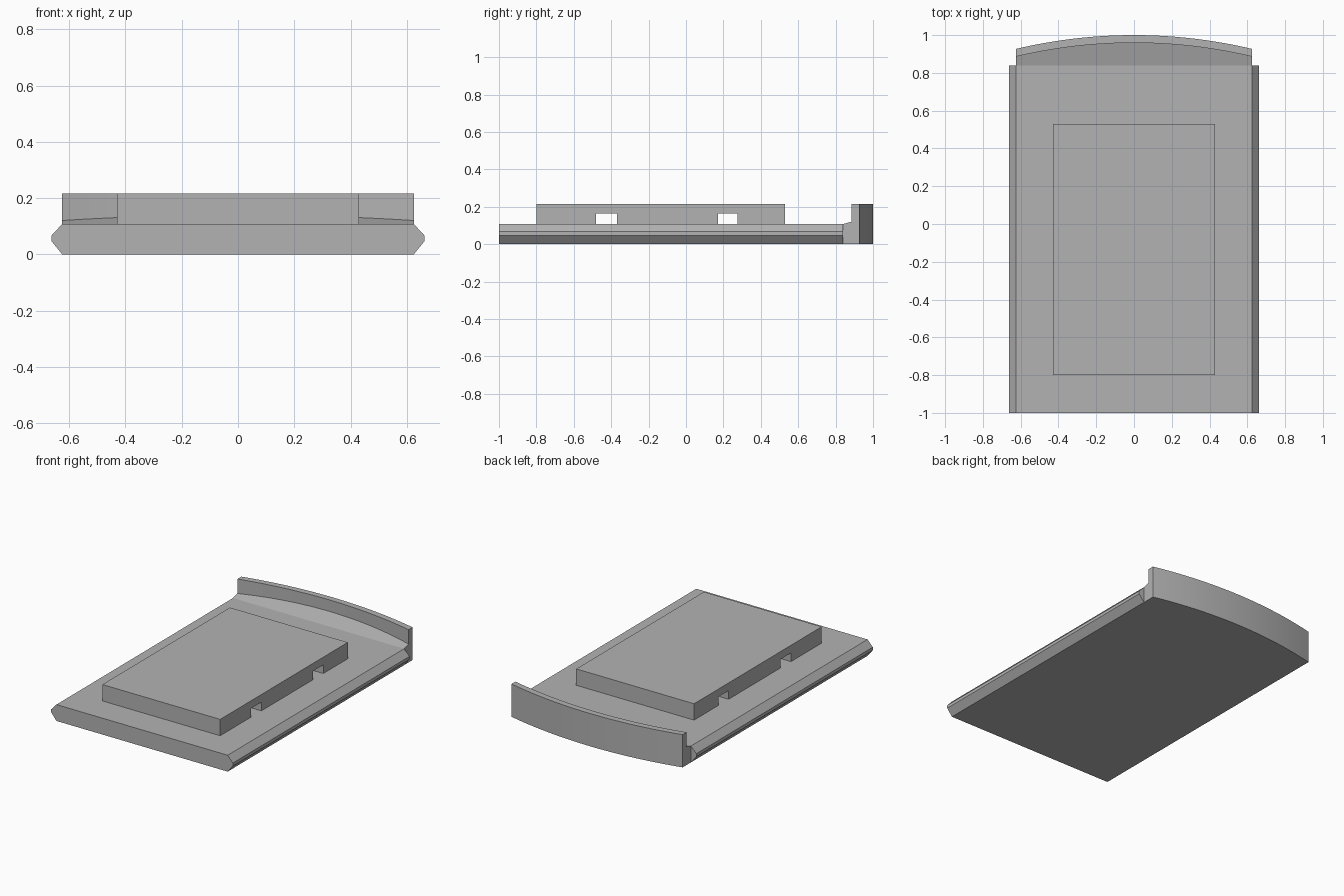
import bpy
import bmesh
from math import sqrt

cube = bpy.data.objects.get("Cube")
if cube:
    bpy.data.objects.remove(cube, do_unlink=True)

grey = bpy.data.materials.new("plain grey")
grey.use_nodes = True
COLOR = (0.45, 0.45, 0.45, 1)
grey.diffuse_color = COLOR
grey.node_tree.nodes["Principled BSDF"].inputs["Base Color"].default_value = COLOR

DECK = 0.108      # top of the base plate
TOP = 0.216       # top of the pad and the end wall
HALF = 0.625      # half width of the flat plate
JOIN = 0.84       # where the plate meets the curved end


def loft(name, rings):
    """Skin a row of matching cross-sections and cap both ends."""
    bm = bmesh.new()
    rows = [[bm.verts.new(p) for p in ring] for ring in rings]
    n = len(rows[0])
    for a, b in zip(rows, rows[1:]):
        for i in range(n):
            j = (i + 1) % n
            bm.faces.new((a[i], a[j], b[j], b[i]))
    bm.faces.new(rows[0])
    bm.faces.new(rows[-1])
    bmesh.ops.recalc_face_normals(bm, faces=bm.faces)
    mesh = bpy.data.meshes.new(name)
    bm.to_mesh(mesh)
    bm.free()
    mesh.materials.append(grey)
    obj = bpy.data.objects.new(name, mesh)
    bpy.context.collection.objects.link(obj)
    return obj


# Base plate with pointed side edges
right_half = [(HALF, 0), (0.663, 0.047), (0.663, 0.067), (HALF, DECK)]
section = right_half + [(-x, z) for x, z in reversed(right_half)]
loft("base_plate", [[(x, y, z) for x, z in section] for y in (-1, JOIN)])

# Raised pad with two channels running underneath from side to side
profile = [(-0.80, DECK)]
for y0, y1 in ((-0.48, -0.37), (0.17, 0.275)):
    profile += [(y0, DECK), (y0, 0.165), (y1, 0.165), (y1, DECK)]
profile += [(0.53, DECK), (0.53, TOP), (-0.80, TOP)]
loft("raised_pad", [[(x, y, z) for y, z in profile] for x in (-0.43, 0.43)])

# Curved end wall with a sloping floor in front of it
SAG = 0.073
radius = (HALF ** 2 + SAG ** 2) / (2 * SAG)
STEPS = 32
rings = []
for i in range(STEPS + 1):
    x = HALF * (2 * i / STEPS - 1)
    outer = 1 - radius + sqrt(radius ** 2 - x ** 2)
    inner = outer - 0.041
    ramp = DECK + 0.27 * (inner - JOIN)
    rings.append([(x, JOIN, 0), (x, outer, 0), (x, outer, TOP),
                  (x, inner, TOP), (x, inner, ramp), (x, JOIN, DECK)])
wall = loft("curved_end_wall", rings)

bpy.ops.object.select_all(action="DESELECT")
wall.select_set(True)
bpy.context.view_layer.objects.active = wall
bpy.ops.object.shade_smooth_by_angle(angle=0.2)
